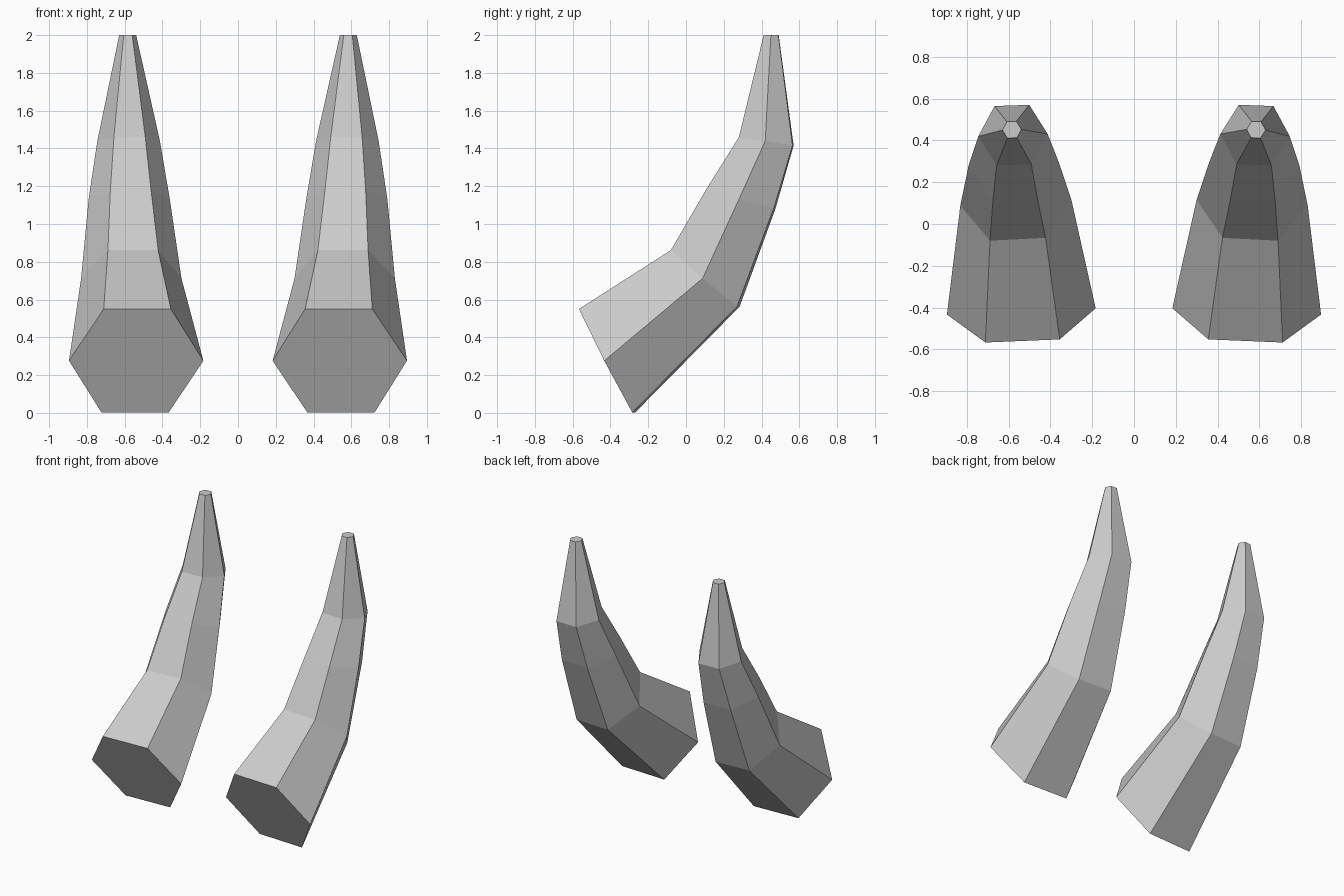
import bpy, bmesh
from math import sin, cos, pi, radians
from mathutils import Vector

if "Cube" in bpy.data.objects:
    bpy.data.objects.remove(bpy.data.objects["Cube"])

SIDES = 6
# Horn rings from root to tip: centre, radius, upward tilt (deg), yaw (deg)
RINGS = [
    ((0.539, -0.418, 0.276), 0.356, 62.7, 2.4),
    ((0.565, 0.102, 0.712), 0.266, 40.5, 3.0),
    ((0.576, 0.290, 1.132), 0.215, 15.5, 2.5),
    ((0.579, 0.425, 1.438), 0.166, 9.0, 2.0),
    ((0.584, 0.451, 2.000), 0.045, 0.0, 2.0),
]


def add_ring(bm, centre, radius, tilt, yaw):
    t, w = radians(tilt), radians(yaw)
    across = Vector((cos(w), -sin(w), 0))
    up = Vector((-sin(w) * cos(t), -cos(w) * cos(t), sin(t)))
    angles = [2 * pi * i / SIDES for i in range(SIDES)]
    return [bm.verts.new(Vector(centre) + radius * (cos(a) * across + sin(a) * up))
            for a in angles]


# Loft the rings into a curved, tapering hexagonal horn
bm = bmesh.new()
rings = [add_ring(bm, *ring) for ring in RINGS]
for a, b in zip(rings, rings[1:]):
    for i in range(SIDES):
        j = (i + 1) % SIDES
        bm.faces.new((a[i], a[j], b[j], b[i]))

# Flat caps at the root and tip
bm.faces.new(rings[0])
bm.faces.new(rings[-1])
bmesh.ops.recalc_face_normals(bm, faces=bm.faces)

mesh = bpy.data.meshes.new("horn_pair")
bm.to_mesh(mesh)
bm.free()
horns = bpy.data.objects.new("horn_pair", mesh)
bpy.context.collection.objects.link(horns)

# Mirror across x = 0 for the opposite horn
mirror = horns.modifiers.new("opposite_horn", 'MIRROR')
mirror.use_axis = (True, False, False)
mirror.use_mirror_merge = False
